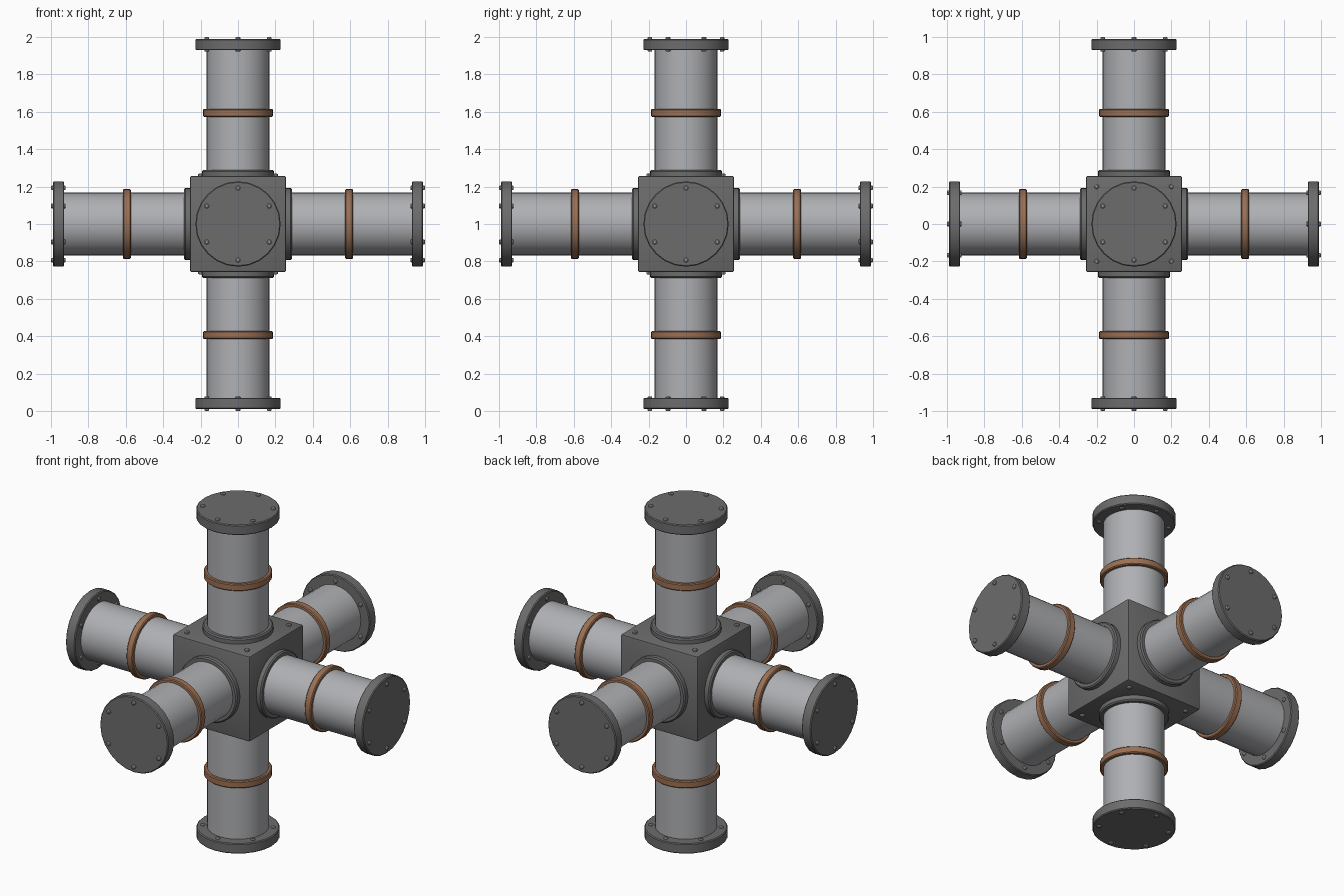
import bpy, bmesh, math
from mathutils import Matrix, Vector

cube = bpy.data.objects.get("Cube")
if cube:
    bpy.data.objects.remove(cube, do_unlink=True)


def material(name, r, g, b):
    m = bpy.data.materials.new(name)
    m.use_nodes = True
    m.diffuse_color = (r, g, b, 1)
    bsdf = next(n for n in m.node_tree.nodes if n.type == 'BSDF_PRINCIPLED')
    bsdf.inputs["Base Color"].default_value = (r, g, b, 1)
    bsdf.inputs["Roughness"].default_value = 0.6
    return m


STEEL = material("pipe steel", 0.43, 0.435, 0.455)
DARK = material("dark iron", 0.15, 0.15, 0.15)
COPPER = material("copper", 0.33, 0.16, 0.085)
BOLT = material("bolt grey", 0.33, 0.33, 0.34)
CENTRE = Matrix.Translation((0, 0, 1))


def lathe(bm, profile, sides, matrix=Matrix()):
    """Spin (radius, height) points around z, capping both ends."""
    rings = []
    for r, z in profile:
        angles = [math.tau * i / sides for i in range(sides)]
        rings.append([bm.verts.new(matrix @ Vector((r * math.cos(a), r * math.sin(a), z)))
                      for a in angles])
    for low, high in zip(rings, rings[1:]):
        for i in range(sides):
            j = (i + 1) % sides
            bm.faces.new((low[i], low[j], high[j], high[i]))
    bm.faces.new(rings[0][::-1])
    bm.faces.new(rings[-1])


def disc(r, z0, z1, bevel):
    """Profile of a disc with chamfered rims."""
    return [(r - bevel, z0), (r, z0 + bevel), (r, z1 - bevel), (r - bevel, z1)]


def finish(bm, name, mat, matrix):
    bmesh.ops.recalc_face_normals(bm, faces=bm.faces)
    mesh = bpy.data.meshes.new(name)
    bm.to_mesh(mesh)
    bm.free()
    mesh.materials.append(mat)
    mesh.shade_smooth()
    mesh.set_sharp_from_angle(angle=math.radians(32))
    obj = bpy.data.objects.new(name, mesh)
    obj.matrix_world = matrix
    bpy.context.scene.collection.objects.link(obj)
    return obj


def turned(name, profile, sides, mat, matrix):
    bm = bmesh.new()
    lathe(bm, profile, sides)
    return finish(bm, name, mat, matrix)


def bolt_profile(z0, z1):
    """Bolt shank with a domed head at both ends."""
    r, d = 0.013, 0.004
    return [(r * 0.6, z0), (r, z0 + d), (r, z1 - d), (r * 0.6, z1)]


# Central junction block
bm = bmesh.new()
bmesh.ops.create_cube(bm, size=0.514)
bmesh.ops.bevel(bm, geom=bm.edges[:], offset=0.01, segments=2, profile=0.5, affect='EDGES')
finish(bm, "junction_block", DARK, CENTRE)

# Corner bolts on the top and bottom of the block
bm = bmesh.new()
for x in (-0.2, 0.2):
    for y in (-0.2, 0.2):
        lathe(bm, bolt_profile(-0.27, 0.27), 10, Matrix.Translation((x, y, 0)))
finish(bm, "block_bolts", BOLT, CENTRE)

# Six flanged pipe arms
X, Y, Z = Vector((1, 0, 0)), Vector((0, 1, 0)), Vector((0, 0, 1))
arms = [("left", X, Z), ("right", -X, Z), ("back", Y, Z),
        ("front", -Y, Z), ("upper", Z, Y), ("lower", -Z, Y)]

for name, out, up in arms:
    frame = CENTRE @ Matrix((up.cross(out), up, out)).transposed().to_4x4()
    turned(name + "_pipe", [(0.168, 0.2), (0.168, 0.95)], 32, STEEL, frame)
    turned(name + "_collar", disc(0.193, 0.245, 0.289, 0.007), 32, DARK, frame)
    turned(name + "_band", disc(0.187, 0.573, 0.615, 0.005), 32, COPPER, frame)
    turned(name + "_flange", disc(0.228, 0.929, 0.99, 0.005), 24, DARK, frame)

    # Ring of six bolts through the flange
    bm = bmesh.new()
    for k in range(6):
        spin = Matrix.Rotation(math.tau * k / 6, 4, 'Z')
        lathe(bm, bolt_profile(0.921, 1.0), 10, spin @ Matrix.Translation((0, 0.193, 0)))
    finish(bm, name + "_flange_bolts", BOLT, frame)
